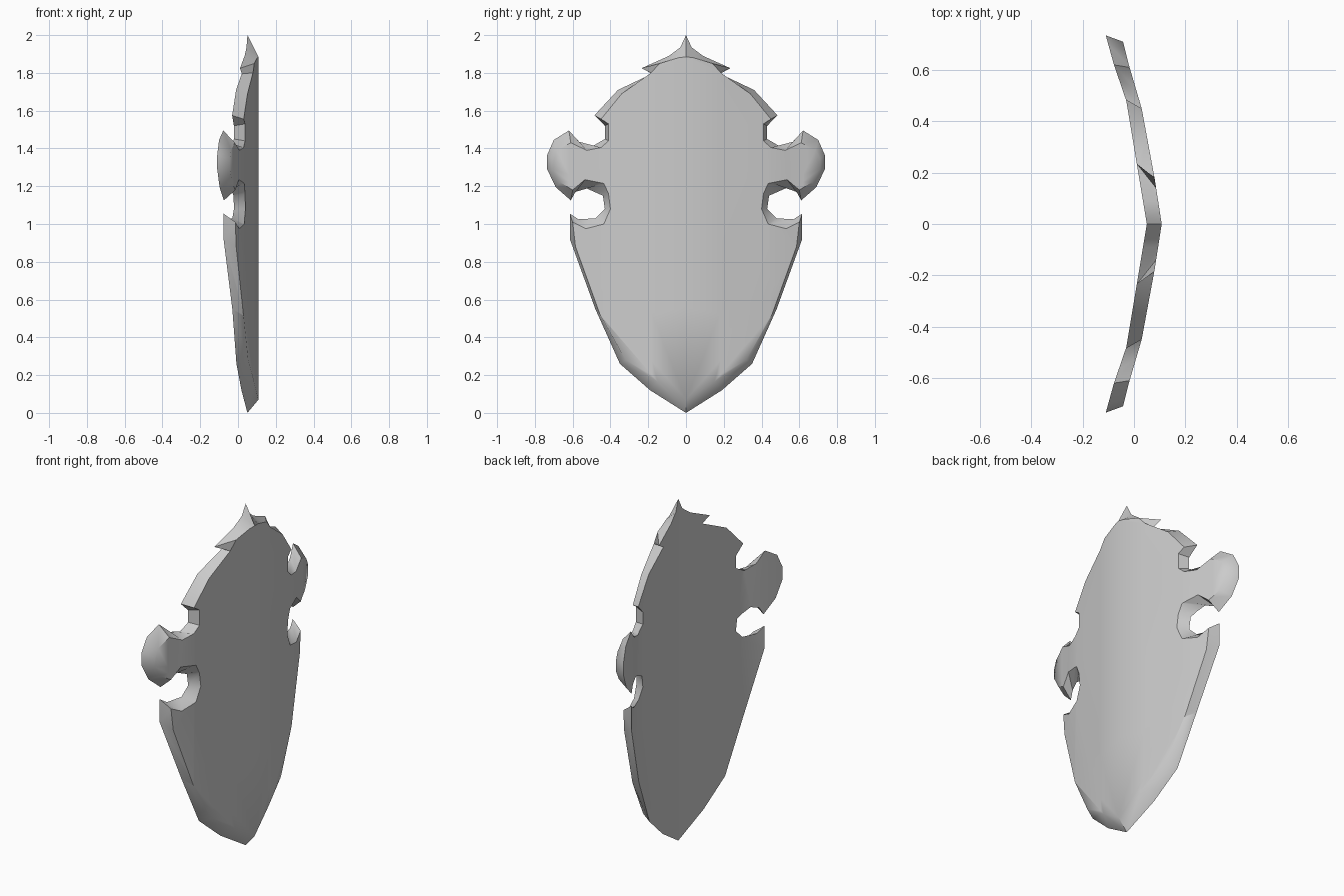
import bpy
import bmesh
import math
from mathutils import Vector

cube = bpy.data.objects.get("Cube")
if cube:
    bpy.data.objects.remove(cube, do_unlink=True)

# Plain grey for the whole shield
grey = bpy.data.materials.new("plain_grey")
grey.use_nodes = True
grey.diffuse_color = (0.6, 0.6, 0.6, 1)
grey.node_tree.nodes["Principled BSDF"].inputs["Base Color"].default_value = (0.6, 0.6, 0.6, 1)

# Half outline, top to bottom: back edge (y, z), then front edge (y, z)
OUTLINE = [
    # crest
    (0, 2), (0, 1.885),
    (.03, 1.935), (.04, 1.88),
    (.09, 1.89), (.09, 1.865),
    (.235, 1.825), (.14, 1.85),
    (.18, 1.795), (.185, 1.8),
    # shoulder
    (.36, 1.71), (.34, 1.69),
    (.485, 1.575), (.45, 1.555),
    # upper notch
    (.43, 1.52), (.41, 1.53),
    (.43, 1.45), (.41, 1.44),
    (.49, 1.415), (.45, 1.405),
    (.565, 1.435), (.525, 1.39),
    (.62, 1.495), (.61, 1.43),
    # side lug
    (.7, 1.445), (.685, 1.39),
    (.735, 1.365), (.71, 1.345),
    (.735, 1.29), (.71, 1.29),
    (.69, 1.195), (.665, 1.22),
    (.61, 1.125), (.6, 1.18),
    # lower notch
    (.585, 1.17), (.535, 1.235),
    (.53, 1.19), (.435, 1.215),
    (.44, 1.15), (.41, 1.16),
    (.43, 1.08), (.4, 1.08),
    (.48, 1.03), (.435, 1),
    (.57, 1.025), (.53, .975),
    (.615, 1.055), (.6, 1.01),
    # tapering lower edge
    (.615, .92), (.585, .88),
    (.48, .55), (.455, .52),
    (.35, .26), (.32, .28),
    (.19, .12), (.15, .165),
    (0, 0), (0, .07),
]

# Bent cross-sections: (y, x) of the front and back surfaces
FRONT_BEND = [(0, .108), (.18, .08), (.45, .03), (.62, -.02), (.74, -.05)]
BACK_BEND = [(0, .05), (.24, .01), (.48, -.03), (.62, -.078), (.735, -.11)]
RIM, FRONT, BACK = range(3)


def bend_depth(bend, y):
    """Depth of a bent surface at a distance from the centre line."""
    for (y0, x0), (y1, x1) in zip(bend, bend[1:]):
        if y <= y1:
            return x0 + (x1 - x0) * (y - y0) / (y1 - y0)
    return bend[-1][1]


def cut_surface(bm, layer, side, point, normal):
    """Cut one surface along a plane, leaving the rim joined to it."""
    faces = [f for f in bm.faces if f[layer] == side]
    edges = {e for f in faces for e in f.edges}
    verts = {v for f in faces for v in f.verts}
    bmesh.ops.bisect_plane(bm, geom=faces + list(edges) + list(verts), dist=1e-5,
                           plane_co=Vector(point), plane_no=Vector(normal))


bm = bmesh.new()
layer = bm.faces.layers.int.new("side")
back = [bm.verts.new((-.05, y, z)) for y, z in OUTLINE[0::2]]
front = [bm.verts.new((.05, y, z)) for y, z in OUTLINE[1::2]]

# Front and back panels, then the rim joining them
for loop, side in ((list(reversed(front)), FRONT), (back, BACK)):
    panel = bm.faces.new(loop)
    panel[layer] = side
    panel.normal_update()
    bmesh.ops.triangulate(bm, faces=[panel])
for i in range(len(back) - 1):
    bm.faces.new((front[i], front[i + 1], back[i + 1], back[i]))

# Bend lines, plus the row where the rounded point starts
for bend, side in ((FRONT_BEND, FRONT), (BACK_BEND, BACK)):
    for y, x in bend[1:-1]:
        cut_surface(bm, layer, side, (0, y, 0), (0, 1, 0))
cut_surface(bm, layer, FRONT, (0, 0, .56), (0, 0, 1))
for v in bm.verts:
    is_front = any(f[layer] == FRONT for f in v.link_faces)
    v.co.x = bend_depth(FRONT_BEND if is_front else BACK_BEND, v.co.y)

# Smooth shading with crisp rims; the lower point and the lug tips stay soft
bmesh.ops.recalc_face_normals(bm, faces=bm.faces)
if sum(f.normal.x for f in bm.faces if f[layer] == FRONT) < 0:
    bmesh.ops.reverse_faces(bm, faces=bm.faces)
for f in bm.faces:
    f.smooth = True
for e in bm.edges:
    sides = {f[layer] for f in e.link_faces}
    mid = (e.verts[0].co + e.verts[1].co) / 2
    if len(e.link_faces) == 1:
        e.smooth = FRONT in sides
    elif sides == {RIM, FRONT}:
        e.smooth = mid.z < .45 or mid.y > .66
    else:
        e.smooth = e.calc_face_angle(0) < math.radians(40)

bm.faces.layers.int.remove(layer)
mesh = bpy.data.meshes.new("shield_body")
bm.to_mesh(mesh)
bm.free()
mesh.materials.append(grey)
shield = bpy.data.objects.new("shield_body", mesh)
bpy.context.collection.objects.link(shield)

# Mirror the half across the centre line
mirror = shield.modifiers.new("mirror_halves", 'MIRROR')
mirror.use_axis = (False, True, False)
mirror.use_clip = True
mirror.merge_threshold = 1e-4
